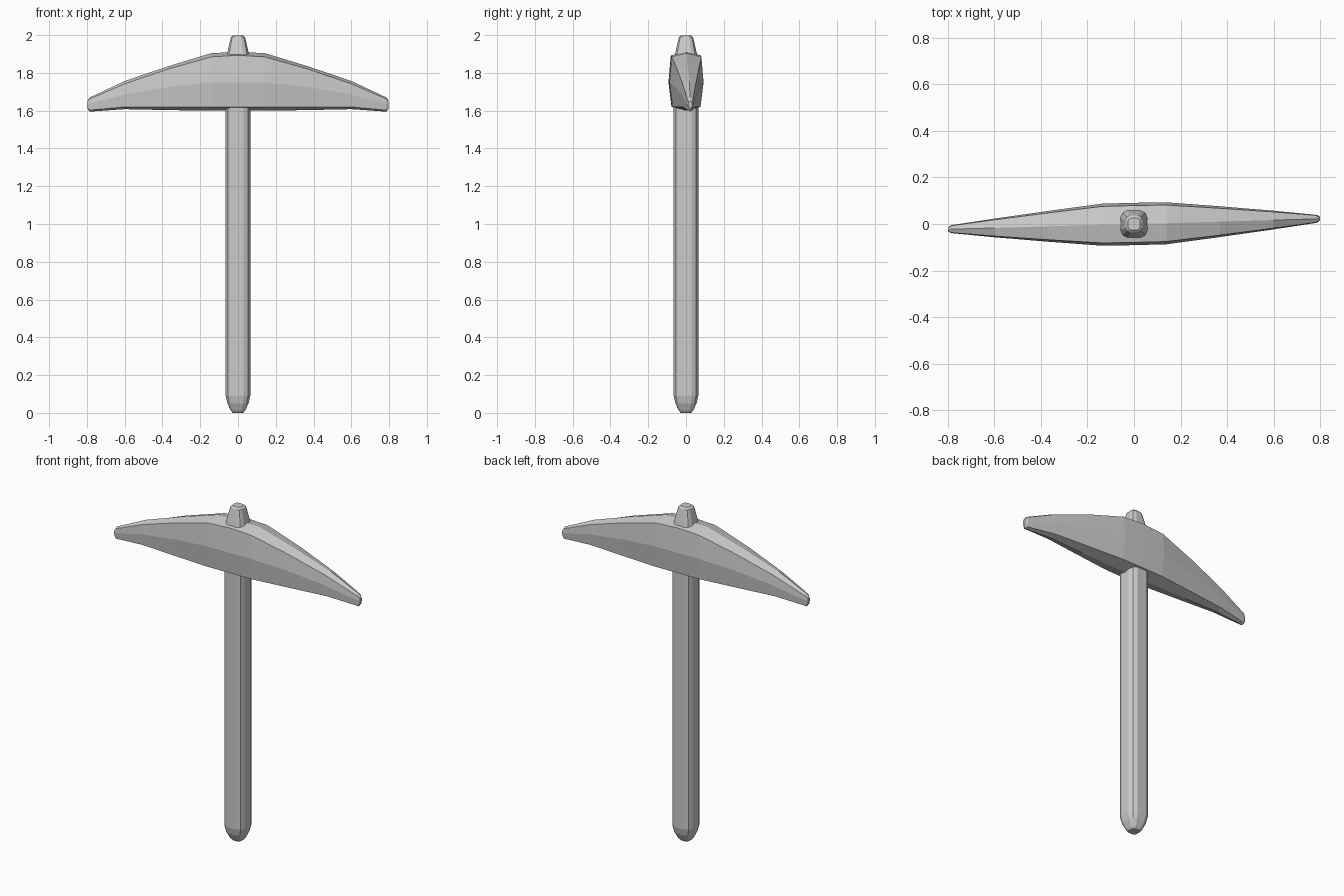
import bpy

if "Cube" in bpy.data.objects:
    bpy.data.objects.remove(bpy.data.objects["Cube"])

def loft(name, rings):
    """Skin equal-length closed rings of points and cap both ends."""
    n = len(rings[0])
    verts = [p for ring in rings for p in ring]
    faces = [(i * n + j, i * n + (j + 1) % n, (i + 1) * n + (j + 1) % n, (i + 1) * n + j)
             for i in range(len(rings) - 1) for j in range(n)]
    last = (len(rings) - 1) * n
    faces += [tuple(reversed(range(n))), tuple(range(last, last + n))]
    mesh = bpy.data.meshes.new(name)
    mesh.from_pydata(verts, [], faces)
    obj = bpy.data.objects.new(name, mesh)
    bpy.context.collection.objects.link(obj)
    return obj

# Handle: 12-sided rounded square with tapered ends
quarter = [(1, 0.46), (0.82, 0.82), (0.46, 1)]
section = []
for k in range(4):
    for x, y in quarter:
        for _ in range(k):
            x, y = -y, x
        section.append((x, y))
profile = [(0.0, 0.028), (0.012, 0.038), (0.05, 0.056), (0.09, 0.065), (1.87, 0.065),
           (1.90, 0.058), (1.97, 0.042), (1.99, 0.037), (2.0, 0.026)]
loft("handle", [[(x * r, y * r, z) for x, y in section] for z, r in profile])

# Pick head: octagonal sections (x, y centre, half width, z of ridge, shoulder, middle, lower, keel)
half = [(0.00, 0.000, 0.091, 1.91, 1.893, 1.75, 1.62, 1.60),
        (0.14, 0.003, 0.090, 1.905, 1.885, 1.75, 1.62, 1.60),
        (0.37, 0.010, 0.066, 1.835, 1.82, 1.725, 1.62, 1.603),
        (0.60, 0.017, 0.040, 1.757, 1.742, 1.685, 1.62, 1.608),
        (0.785, 0.022, 0.017, 1.67, 1.662, 1.637, 1.603, 1.595),
        (0.798, 0.023, 0.009, 1.65, 1.647, 1.635, 1.618, 1.612)]

def head_ring(s, side):
    x, c, w, ridge, shoulder, mid, low, keel = s
    pts = [(0, ridge), (-0.87 * w, shoulder), (-w, mid), (-0.82 * w, low),
           (0, keel), (0.82 * w, low), (w, mid), (0.87 * w, shoulder)]
    return [(side * x, side * c + y, z) for y, z in pts]

# The two arms are half-turn copies, so the tips lean to opposite sides
loft("pick_head", [head_ring(s, -1) for s in reversed(half[1:])] + [head_ring(s, 1) for s in half])
